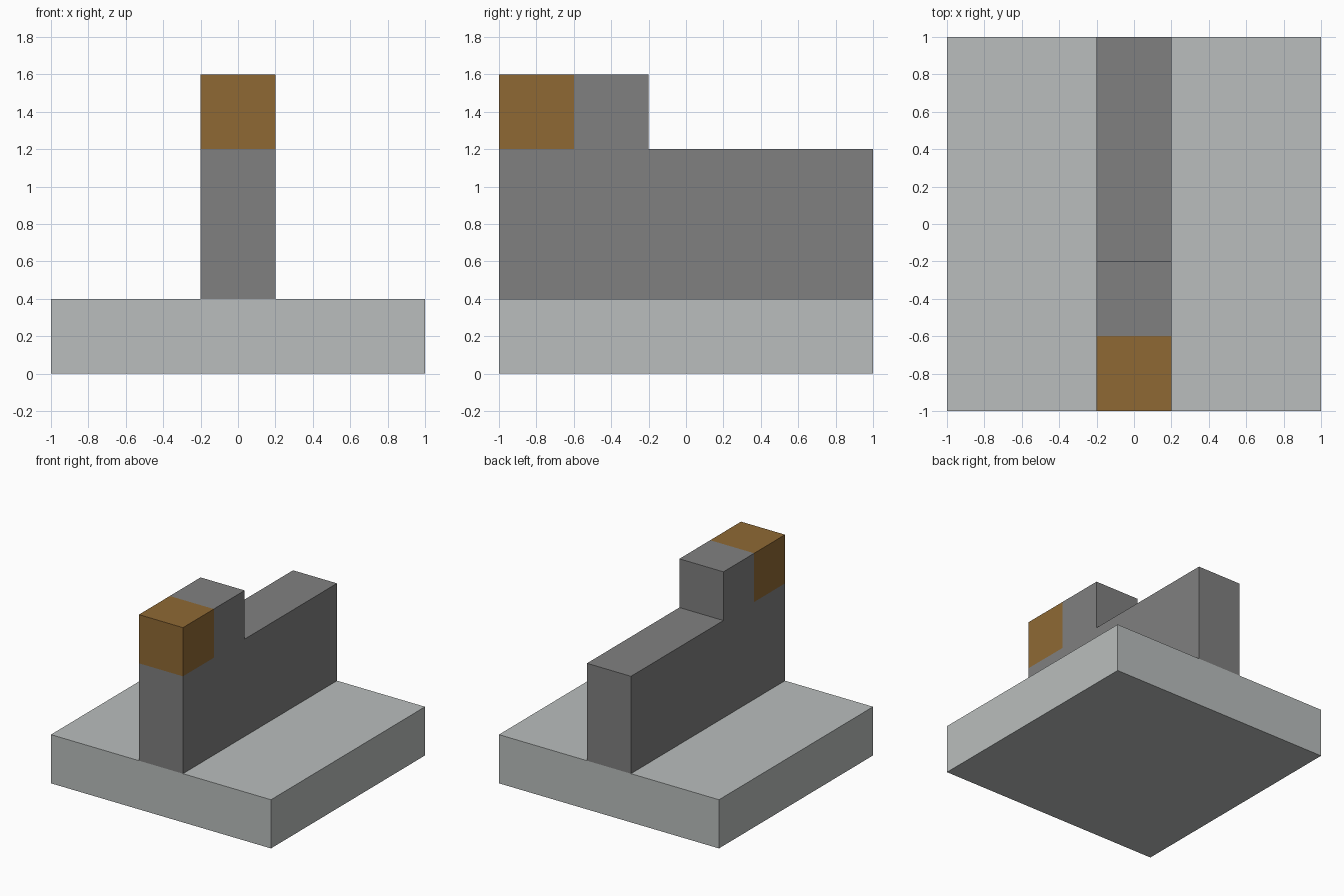
import bpy
import bmesh
from mathutils import Vector

cube = bpy.data.objects.get("Cube")
if cube:
    bpy.data.objects.remove(cube, do_unlink=True)


def make_material(name, rgb):
    mat = bpy.data.materials.new(name)
    mat.use_nodes = True
    mat.diffuse_color = (*rgb, 1)
    mat.node_tree.nodes["Principled BSDF"].inputs["Base Color"].default_value = (*rgb, 1)
    return mat


light_grey = make_material("light grey", (0.49, 0.515, 0.51))
mid_grey = make_material("mid grey", (0.216, 0.216, 0.216))
brown = make_material("brown", (0.275, 0.141, 0.034))


def extrude_profile(profile, half_width):
    """Extrude a (y, z) outline symmetrically along x."""
    bm = bmesh.new()
    face = bm.faces.new([bm.verts.new((-half_width, y, z)) for y, z in profile])
    result = bmesh.ops.extrude_face_region(bm, geom=[face])
    verts = [v for v in result["geom"] if isinstance(v, bmesh.types.BMVert)]
    bmesh.ops.translate(bm, vec=(2 * half_width, 0, 0), verts=verts)
    bmesh.ops.recalc_face_normals(bm, faces=bm.faces[:])
    return bm


def finish(bm, name, materials):
    mesh = bpy.data.meshes.new(name)
    bm.to_mesh(mesh)
    bm.free()
    for mat in materials:
        mesh.materials.append(mat)
    obj = bpy.data.objects.new(name, mesh)
    bpy.context.collection.objects.link(obj)
    return obj


# Square base slab
slab = extrude_profile([(-1, 0), (1, 0), (1, 0.4), (-1, 0.4)], 1)
finish(slab, "base_slab", [light_grey])

# Central wall with a raised front step
wall = extrude_profile(
    [(-1, 0.4), (1, 0.4), (1, 1.2), (-0.2, 1.2), (-0.2, 1.6), (-1, 1.6)], 0.2)

# Cut the wall where the brown front block begins
for point, normal in (((0, -0.6, 0), (0, 1, 0)), ((0, 0, 1.2), (0, 0, 1))):
    bmesh.ops.bisect_plane(wall, geom=wall.verts[:] + wall.edges[:] + wall.faces[:],
                           plane_co=Vector(point), plane_no=Vector(normal))
for face in wall.faces:
    centre = face.calc_center_median()
    face.material_index = int(centre.y < -0.6 and centre.z > 1.2)
finish(wall, "stepped_wall", [mid_grey, brown])
